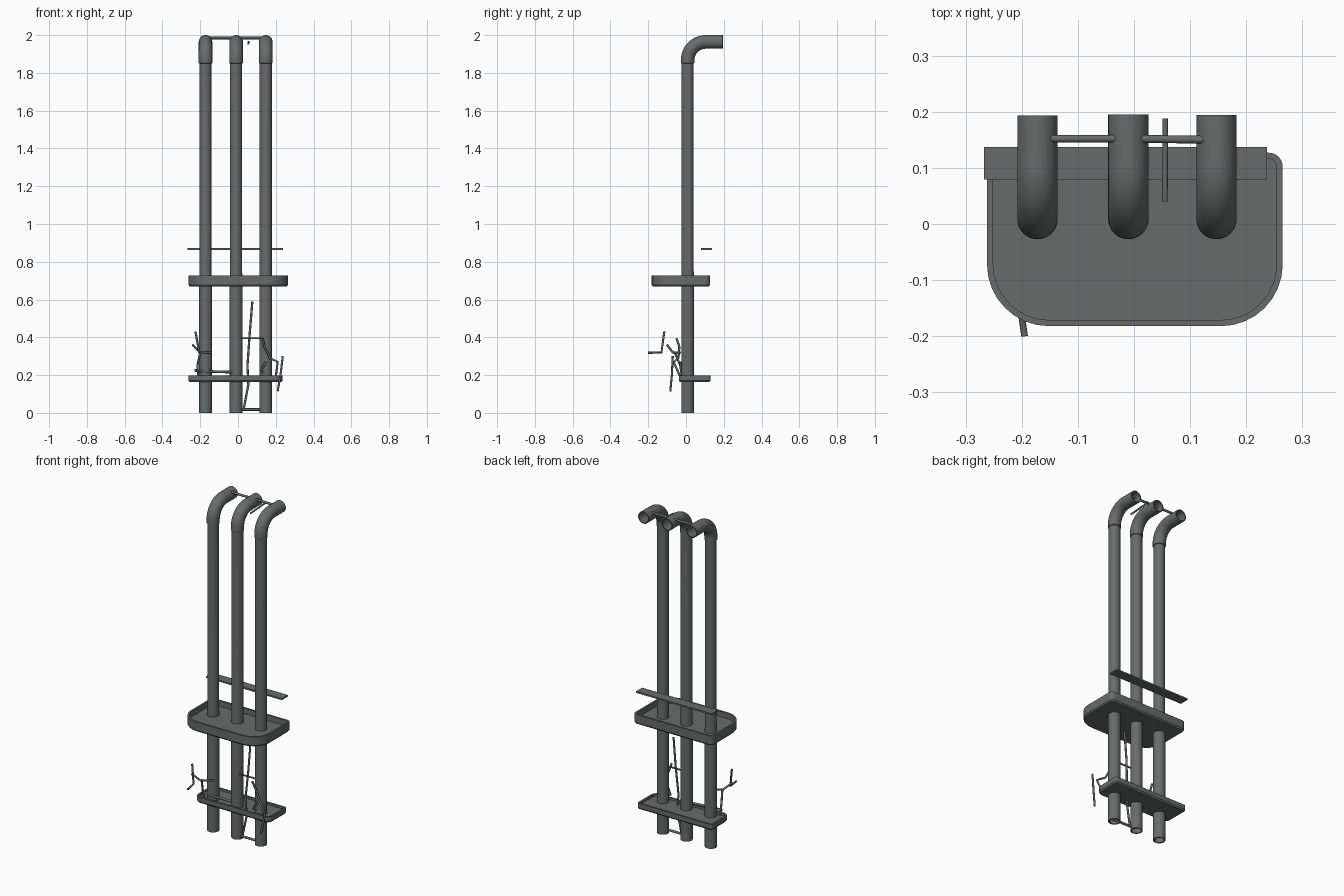
import bpy, bmesh, math

if "Cube" in bpy.data.objects:
    bpy.data.objects.remove(bpy.data.objects["Cube"])

metal = bpy.data.materials.new("dark grey metal")
metal.diffuse_color = (0.135, 0.148, 0.143, 1)
metal.use_nodes = True
metal.node_tree.nodes["Principled BSDF"].inputs["Base Color"].default_value = metal.diffuse_color


def finish(name, bm, smooth=True):
    bmesh.ops.recalc_face_normals(bm, faces=bm.faces)
    me = bpy.data.meshes.new(name)
    bm.to_mesh(me)
    bm.free()
    ob = bpy.data.objects.new(name, me)
    bpy.context.collection.objects.link(ob)
    me.materials.append(metal)
    if smooth:
        bpy.ops.object.select_all(action='DESELECT')
        ob.select_set(True)
        bpy.context.view_layer.objects.active = ob
        bpy.ops.object.shade_smooth_by_angle(angle=math.radians(35))
    return ob


def loft(name, rings):
    """Join equal-length rings of points and cap both ends."""
    bm = bmesh.new()
    vs = [[bm.verts.new(p) for p in ring] for ring in rings]
    n = len(vs[0])
    for a, b in zip(vs, vs[1:]):
        for i in range(n):
            j = (i + 1) % n
            bm.faces.new((a[i], a[j], b[j], b[i]))
    bm.faces.new(vs[0])
    bm.faces.new(vs[-1])
    return finish(name, bm)


def pipe(name, x, end, y=0.009):
    # stations: y, z, bend angle, radius
    st = [(y, 0.1, 0, .027), (y, 0, 0, .027), (y, 0, 0, .034), (y, 0.70, 0, .034),
          (y, 0.75, 0, .032), (y, 1.85, 0, .032), (y, 1.852, 0, .036)]
    R, zc = 0.095, 1.964
    for k in range(13):
        a = math.pi / 2 * k / 12
        st.append((y + R * (1 - math.cos(a)), zc - R + R * math.sin(a), a, .036))
    h = math.pi / 2
    st += [(end, zc, h, .036), (end, zc, h, .030), (0.115, zc, h, .030)]
    rings = []
    for py, pz, a, r in st:
        rings.append([(x + r * math.cos(t), py + r * math.sin(t) * math.cos(a),
                       pz - r * math.sin(t) * math.sin(a))
                      for t in (2 * math.pi * i / 32 for i in range(32))])
    return loft(name, rings)


def outline(x0, x1, y0, y1, rf, rb, z, d=0.0):
    """Rounded rectangle; rf / rb are front and back corner radii, d is inset."""
    pts = []
    for cx, cy, r, a0 in ((x0 + rf, y0 + rf, rf, 180), (x1 - rf, y0 + rf, rf, 270),
                          (x1 - rb, y1 - rb, rb, 0), (x0 + rb, y1 - rb, rb, 90)):
        for k in range(9):
            a = math.radians(a0 + 90 * k / 8)
            pts.append((cx + (r - d) * math.cos(a), cy + (r - d) * math.sin(a), z))
    return pts


def tray(name, box, bottom, floor, top, rim):
    return loft(name, [outline(*box, bottom, 0.006), outline(*box, bottom + 0.008),
                       outline(*box, top), outline(*box, top, rim),
                       outline(*box, floor, rim)])


def wire(name, pts, r=0.006):
    cu = bpy.data.curves.new(name, 'CURVE')
    cu.dimensions = '3D'
    cu.bevel_depth = r
    cu.bevel_resolution = 2
    cu.use_fill_caps = True
    sp = cu.splines.new('POLY')
    sp.points.add(len(pts) - 1)
    for p, c in zip(sp.points, pts):
        p.co = (*c, 1)
    cu.materials.append(metal)
    ob = bpy.data.objects.new(name, cu)
    bpy.context.collection.objects.link(ob)


# three bent pipes, open at both ends
for nm, x, end in (("left", -0.172, .193), ("middle", -0.010, .195), ("right", 0.147, .194)):
    pipe(nm + "_pipe", x, end)

# upper tray, lower shelf and thin back strip
tray("upper_tray", (-0.262, 0.265, -0.182, 0.127, 0.11, 0.025), 0.67, 0.695, 0.728, 0.011)
tray("lower_shelf", (-0.262, 0.235, -0.038, 0.130, 0.035, 0.012), 0.163, 0.186, 0.199, 0.010)
bm = bmesh.new()
bmesh.ops.create_cube(bm, size=1)
for v in bm.verts:
    v.co = (-0.015 + v.co.x * 0.504, 0.108 + v.co.y * 0.058, 0.868 + v.co.z * 0.009)
finish("back_strip", bm, False)

# tie rods between pipes
wire("top_tie_rod", [(-0.172, 0.152, 1.985), (-0.01, 0.152, 1.985), (0.147, 0.150, 1.985)], 0.007)
wire("bottom_tie_rod", [(0.0, 0.0, 0.018), (0.147, 0.0, 0.018)], 0.007)
wire("middle_tie_rod", [(0.0, -0.01, 0.395), (0.147, -0.01, 0.395)], 0.005)
wire("lower_tie_rod", [(-0.23, -0.012, 0.225), (-0.172, -0.02, 0.22), (-0.01, -0.01, 0.215)], 0.007)

# loose wires
wire("top_stick", [(0.055, 0.04, 1.955), (0.056, 0.188, 1.965)], 0.005)
wire("long_wire", [(0.03, 0.0, 0.02), (0.055, 0.005, 0.15), (0.05, 0.0, 0.25),
                   (0.062, 0.01, 0.42), (0.076, 0.01, 0.59)])
wire("left_twig", [(-0.225, -0.115, 0.43), (-0.205, -0.13, 0.32), (-0.195, -0.2, 0.318)])
wire("left_curl", [(-0.24, -0.10, 0.36), (-0.20, -0.07, 0.32), (-0.14, -0.03, 0.32)])
wire("left_stem", [(-0.20, -0.06, 0.32), (-0.215, -0.03, 0.25), (-0.21, -0.02, 0.18)])
wire("right_twig", [(0.237, -0.07, 0.30), (0.225, -0.075, 0.20), (0.21, -0.083, 0.115)])
wire("right_branch", [(0.13, -0.05, 0.395), (0.14, -0.035, 0.35), (0.17, -0.04, 0.29),
                      (0.21, -0.065, 0.27), (0.20, -0.03, 0.19)])
wire("shelf_scrap", [(0.147, -0.03, 0.27), (0.12, -0.025, 0.22), (0.18, 0.0, 0.19)], 0.007)
